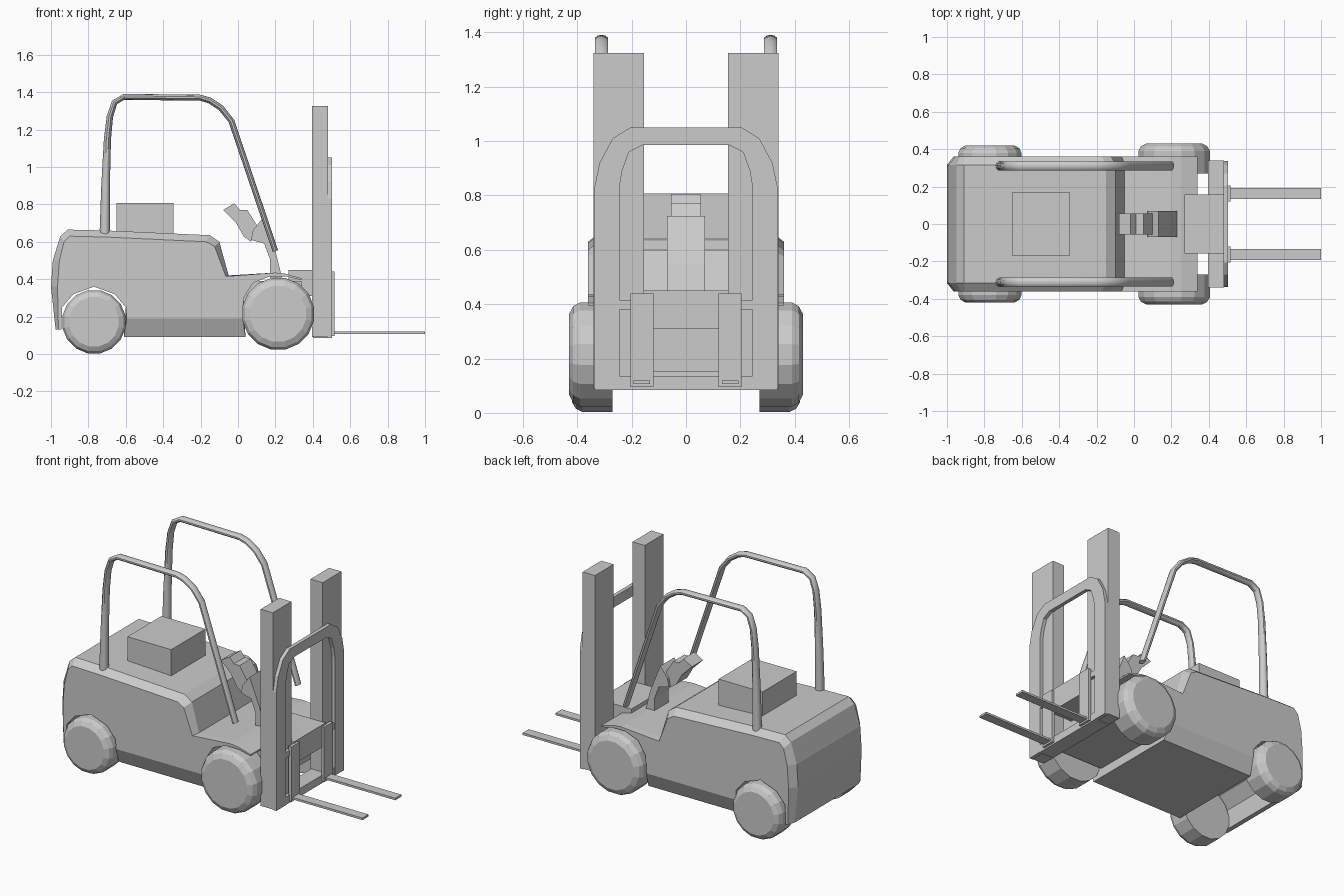
import bpy, bmesh, math

cube = bpy.data.objects.get("Cube")
if cube:
    bpy.data.objects.remove(cube, do_unlink=True)

GREY = (0.6, 0.6, 0.6, 1.0)
mat = bpy.data.materials.new("plain grey")
mat.use_nodes = True
mat.diffuse_color = GREY
mat.node_tree.nodes["Principled BSDF"].inputs["Base Color"].default_value = GREY


def add(name, bm):
    bmesh.ops.recalc_face_normals(bm, faces=bm.faces[:])
    me = bpy.data.meshes.new(name)
    bm.to_mesh(me)
    bm.free()
    me.materials.append(mat)
    ob = bpy.data.objects.new(name, me)
    bpy.context.collection.objects.link(ob)
    return ob


def loft(name, rings):
    """Closed solid through rings of equal length, capped at both ends."""
    bm = bmesh.new()
    vs = [[bm.verts.new(p) for p in ring] for ring in rings]
    n = len(vs[0])
    for a, b in zip(vs, vs[1:]):
        for i in range(n):
            j = (i + 1) % n
            bm.faces.new((a[i], a[j], b[j], b[i]))
    bm.faces.new(vs[0])
    bm.faces.new(vs[-1][::-1])
    return add(name, bm)


def side_prism(name, profile, half):
    return loft(name, [[(x, y, z) for x, z in profile] for y in (-half, half)])


def box(name, x, y, z):
    return loft(name, [[(a, y[0], c), (a, y[1], c), (a, y[1], d), (a, y[0], d)]
                       for a, (c, d) in ((x[0], z), (x[1], z))])


def both(y0, y1):
    return (("left", (y0, y1)), ("right", (-y1, -y0)))


# Body: middle profile, with an inset outline on each flank forming the chamfer
middle = [(-.975, .13), (-1, .36), (-.99, .5), (-.95, .63), (-.91, .665), (-.7, .66),
          (-.15, .635), (-.1, .6), (-.05, .42)]
flank = [(-.96, .13), (-.965, .36), (-.955, .5), (-.93, .6), (-.9, .63), (-.7, .625),
         (-.17, .6), (-.125, .575), (-.065, .415)]
fender = [(.2, .435), (.25, .43), (.34, .405), (.34, .395), (.26, .415), (.17, .415),
          (.08, .38), (.03, .3)]
rear_arch = [(-.6, .25), (-.66, .32), (-.77, .36), (-.88, .32), (-.94, .25), (-.945, .13)]
inner = middle + fender + [(.04, .09), (-.61, .09)] + rear_arch
outer = flank + fender + [(.025, .19), (-.595, .19)] + rear_arch
loft("body", [[(x, y, z) for x, z in prof]
              for y, prof in ((-.36, outer), (-.315, inner), (.315, inner), (.36, outer))])
box("front_chassis", (.0, .34), (-.25, .25), (.15, .39))
box("seat", (-.65, -.345), (-.17, .17), (.63, .808))

# Control column and its head
side_prism("control_column", [(.17, .41), (.17, .51), (.14, .59), (.07, .61), (.08, .66),
                              (.13, .725), (.2, .55), (.235, .41)], .07)
side_prism("control_head", [(-.08, .77), (-.02, .805), (.01, .77), (.05, .77), (.1, .69),
                            (.07, .6), (.03, .63), (-.01, .7)], .055)


# Wheels: rounded outer shoulder, flat cap
def wheel(name, cx, r, side, reach):
    section = ((.27, 1), (reach - .04, 1), (reach - .015, .93), (reach, .78))
    angles = [math.tau * (i + .5) / 16 for i in range(16)]
    loft(name, [[(cx + r * k * math.cos(a), side * y, r + r * k * math.sin(a)) for a in angles]
                for y, k in section])


for label, s in (("left", 1), ("right", -1)):
    wheel("rear_wheel_" + label, -.77, .172, s, .42)
    wheel("front_wheel_" + label, .215, .195, s, .43)
    bpy.data.objects["front_wheel_" + label].location.z = .02

# Overhead guard bars: tapering tubes
guard = [(-.713, .62, .028), (-.708, .9, .023), (-.698, 1.15, .019), (-.685, 1.27, .017),
         (-.66, 1.345, .016), (-.61, 1.375, .016), (-.2, 1.37, .016), (-.15, 1.355, .016),
         (-.09, 1.315, .016), (-.035, 1.245, .016), (.2, .55, .015)]
for label, s in (("left", 1), ("right", -1)):
    rings = []
    for i, (x, z, r) in enumerate(guard):
        a, b = guard[max(i - 1, 0)], guard[min(i + 1, len(guard) - 1)]
        t = math.atan2(b[1] - a[1], b[0] - a[0])
        ry = max(r, .025)
        ring = []
        for k in range(10):
            u, v = r * math.cos(math.tau * k / 10), ry * math.sin(math.tau * k / 10)
            ring.append((x - u * math.sin(t), s * .311 + v, z + u * math.cos(t)))
        rings.append(ring)
    bar = loft("guard_bar_" + label, rings)
    bpy.ops.object.select_all(action='DESELECT')
    bar.select_set(True)
    bpy.context.view_layer.objects.active = bar
    bpy.ops.object.shade_smooth_by_angle(angle=math.radians(40))

# Mast posts and forks
for label, y in both(.155, .34):
    box("mast_post_" + label, (.395, .48), y, (.09, 1.325))
for label, y in both(.12, .205):
    box("fork_upright_" + label, (.495, .515), y, (.095, .44))
for label, y in both(.133, .193):
    box("fork_tine_" + label, (.505, 1), y, (.106, .119))

# Arched carriage frame, mirrored outline
out_half = [(.337, .085), (.337, .83), (.318, .92), (.27, 1.01), (.205, 1.05)]
in_half = [(.245, .085), (.245, .83), (.235, .89), (.21, .96), (.16, .985)]
outline = (out_half + [(-y, z) for y, z in reversed(out_half)]
           + [(-y, z) for y, z in in_half] + in_half[::-1])
loft("carriage_frame", [[(x, y, z) for y, z in outline] for x in (.478, .502)])
box("carriage_upper_bar", (.48, .5), (-.25, .25), (.38, .415))
box("carriage_lower_bar", (.4, .5), (-.25, .25), (.085, .135))
box("mast_mount", (.27, .5), (-.157, .157), (.31, .45))
